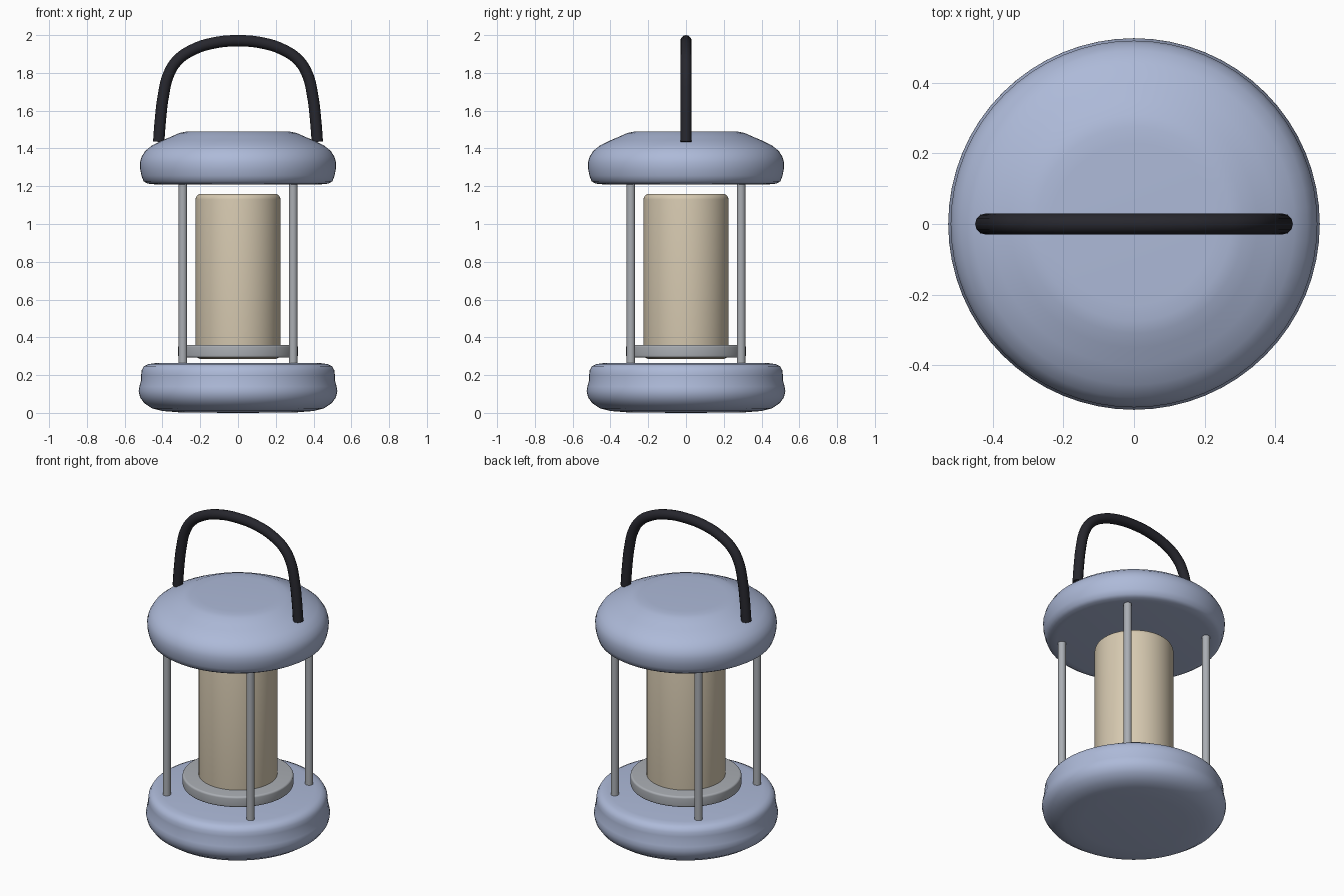
import bpy
import bmesh
import math

cube = bpy.data.objects.get("Cube")
if cube:
    bpy.data.objects.remove(cube, do_unlink=True)


def material(name, r, g, b):
    mat = bpy.data.materials.new(name)
    mat.use_nodes = True
    mat.diffuse_color = (r, g, b, 1)
    for node in mat.node_tree.nodes:
        if node.type == "BSDF_PRINCIPLED":
            node.inputs["Base Color"].default_value = (r, g, b, 1)
            node.inputs["Roughness"].default_value = 0.6
    return mat


BLUE = material("pale blue", 0.42, 0.49, 0.69)
CREAM = material("warm cream", 0.68, 0.59, 0.44)
STEEL = material("grey steel", 0.40, 0.42, 0.45)
BLACK = material("soft black", 0.020, 0.020, 0.027)


def finish(obj, mat, angle=40):
    obj.data.materials.append(mat)
    bpy.ops.object.select_all(action="DESELECT")
    obj.select_set(True)
    bpy.context.view_layer.objects.active = obj
    bpy.ops.object.shade_smooth_by_angle(angle=math.radians(angle))


def link_mesh(name, bm):
    mesh = bpy.data.meshes.new(name)
    bm.to_mesh(mesh)
    bm.free()
    obj = bpy.data.objects.new(name, mesh)
    bpy.context.collection.objects.link(obj)
    return obj


def lathe(name, profile, mat, steps=64):
    """Spin a (radius, height) profile that starts and ends on the axis."""
    bm = bmesh.new()
    verts = [bm.verts.new((r, 0, z)) for r, z in profile]
    edges = [bm.edges.new(pair) for pair in zip(verts, verts[1:])]
    bmesh.ops.spin(bm, geom=verts + edges, cent=(0, 0, 0), axis=(0, 0, 1),
                   angle=math.tau, steps=steps, use_duplicate=False)
    bmesh.ops.remove_doubles(bm, verts=bm.verts[:], dist=0.0005)
    bmesh.ops.recalc_face_normals(bm, faces=bm.faces[:])
    obj = link_mesh(name, bm)
    finish(obj, mat)
    return obj


def rounded_cylinder(name, radius, low, high, bevel, mat):
    """Cylinder with a rounded rim at both ends."""
    arc = [math.radians(a) for a in range(0, 91, 18)]
    bottom = [(radius - bevel * (1 - math.sin(a)), low + bevel * (1 - math.cos(a))) for a in arc]
    top = [(r, low + high - z) for r, z in reversed(bottom)]
    return lathe(name, [(0, low)] + bottom + top + [(0, high)], mat)


# Base and lid
lathe("base", [(0, 0), (0.30, 0.002), (0.40, 0.01), (0.455, 0.024), (0.497, 0.052),
               (0.519, 0.083), (0.526, 0.115), (0.522, 0.14), (0.514, 0.17),
               (0.513, 0.20), (0.51, 0.225), (0.498, 0.247), (0.475, 0.258),
               (0.44, 0.263), (0, 0.263)], BLUE)
lathe("lid", [(0, 1.21), (0.44, 1.21), (0.48, 1.214), (0.50, 1.226), (0.511, 1.255),
              (0.518, 1.29), (0.519, 1.325), (0.511, 1.355), (0.491, 1.387),
              (0.455, 1.416), (0.40, 1.443), (0.35, 1.464), (0.31, 1.482),
              (0.275, 1.489), (0.23, 1.491), (0, 1.491)], BLUE)

# Lamp and its collar
rounded_cylinder("lamp_tube", 0.225, 0.285, 1.16, 0.03, CREAM)
rounded_cylinder("lamp_collar", 0.317, 0.292, 0.36, 0.012, STEEL)

# Four corner rods
for side, x in (("left", 0.292), ("right", -0.292)):
    for end, y in (("front", -0.292), ("back", 0.292)):
        bpy.ops.mesh.primitive_cylinder_add(vertices=24, radius=0.023, depth=1.0,
                                            location=(x, y, 0.74))
        rod = bpy.context.object
        rod.name = f"{end}_{side}_rod"
        finish(rod, STEEL)

# Carrying handle
half = [(0.42, 1.435), (0.411, 1.55), (0.395, 1.68), (0.368, 1.79), (0.32, 1.867),
        (0.24, 1.922), (0.13, 1.958)]
path = half + [(0, 1.97)] + [(-x, z) for x, z in reversed(half)]
curve = bpy.data.curves.new("handle", "CURVE")
curve.dimensions = "3D"
curve.bevel_depth = 0.03
curve.bevel_resolution = 4
curve.resolution_u = 6
curve.use_fill_caps = True
spline = curve.splines.new("BEZIER")
spline.bezier_points.add(len(path) - 1)
for point, (x, z) in zip(spline.bezier_points, path):
    point.co = (x, 0, z)
    point.handle_left_type = point.handle_right_type = "AUTO"
handle = bpy.data.objects.new("handle", curve)
bpy.context.collection.objects.link(handle)
bpy.ops.object.select_all(action="DESELECT")
handle.select_set(True)
bpy.context.view_layer.objects.active = handle
bpy.ops.object.convert(target="MESH")
finish(bpy.context.object, BLACK)
